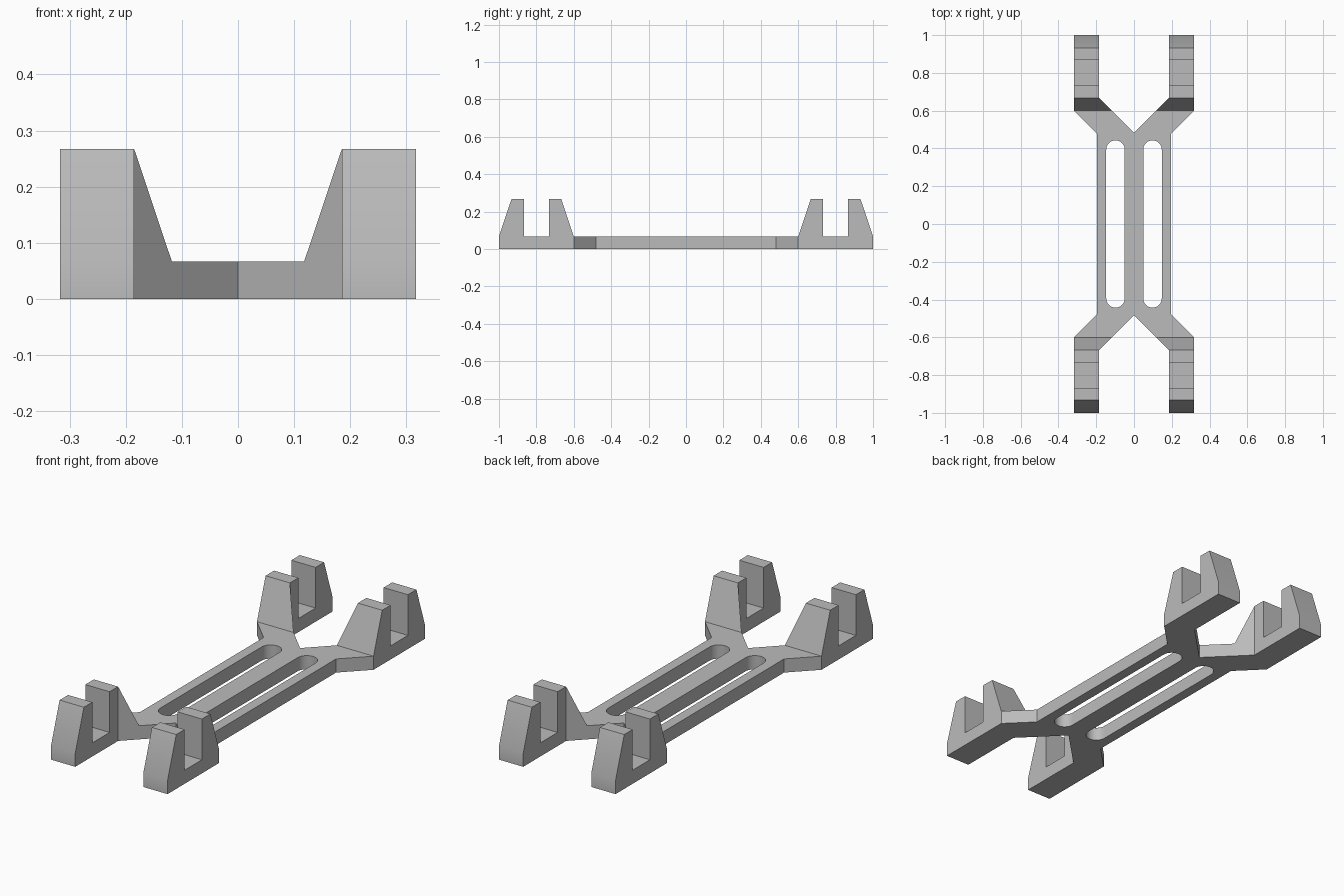
import bpy, bmesh, math
from mathutils import Vector

cube = bpy.data.objects.get("Cube")
if cube:
    bpy.data.objects.remove(cube, do_unlink=True)

# Main sizes
PLATE = 0.067      # plate thickness and prong floor
TOP = 0.267        # prong height
WAIST = 0.197      # half width of the middle
OUT, INN = 0.317, 0.185   # outer and inner side of each leg
SLOT_X, SLOT_R, SLOT_END = 0.098, 0.049, 0.443

grey = bpy.data.materials.new("grey")
grey.use_nodes = True
grey.diffuse_color = (0.5, 0.5, 0.5, 1)
grey.node_tree.nodes["Principled BSDF"].inputs["Base Color"].default_value = (0.5, 0.5, 0.5, 1)


def prism(name, points, depth):
    """Closed prism: a polygon of 3D points pushed along depth."""
    bm = bmesh.new()
    face = bm.faces.new([bm.verts.new(p) for p in points])
    moved = bmesh.ops.extrude_face_region(bm, geom=[face])["geom"]
    verts = [v for v in moved if isinstance(v, bmesh.types.BMVert)]
    bmesh.ops.translate(bm, verts=verts, vec=Vector(depth))
    bmesh.ops.recalc_face_normals(bm, faces=bm.faces)
    mesh = bpy.data.meshes.new(name)
    bm.to_mesh(mesh)
    bm.free()
    mesh.materials.append(grey)
    obj = bpy.data.objects.new(name, mesh)
    bpy.context.collection.objects.link(obj)
    return obj


def combine(target, cutter, operation):
    """Apply a boolean, then drop the cutter."""
    cutter.hide_render = True
    mod = target.modifiers.new(operation, 'BOOLEAN')
    mod.operation, mod.object, mod.solver = operation, cutter, 'EXACT'
    bpy.context.view_layer.objects.active = target
    bpy.ops.object.modifier_apply(modifier=mod.name)
    bpy.data.objects.remove(cutter, do_unlink=True)


# Side profile: thin plate with a notched, tapered prong pair at each end
half = [(0.6, PLATE), (0.667, TOP), (0.733, TOP), (0.733, PLATE),
        (0.867, PLATE), (0.867, TOP), (0.933, TOP), (1, PLATE), (1, 0)]
profile = half + [(-y, z) for y, z in reversed(half)]
frame = prism("four_leg_cradle", [(-0.5, y, z) for y, z in profile], (1, 0, 0))

# Plan outline: waisted middle that forks into two legs at each end
quarter = [(WAIST, 0.48), (OUT, 0.6), (OUT, 1.1), (INN, 1.1), (INN, 0.667)]
back = quarter + [(0, 0.482)] + [(-x, y) for x, y in reversed(quarter)]
outline = back + [(-x, -y) for x, y in back]
combine(frame, prism("plan_cutter", [(x, y, -0.1) for x, y in outline], (0, 0, 0.5)),
        'INTERSECT')

# Two long round-ended slots
for side in (-1, 1):
    ring = []
    for end, start in ((1, 0), (-1, math.pi)):
        for i in range(17):
            a = start + math.pi * i / 16
            ring.append((side * SLOT_X + SLOT_R * math.cos(a),
                         end * (SLOT_END - SLOT_R) + SLOT_R * math.sin(a), -0.1))
    combine(frame, prism("slot_cutter", ring, (0, 0, 0.5)), 'DIFFERENCE')

# Smooth the slot ends, keep the other edges crisp
bpy.ops.object.select_all(action='DESELECT')
frame.select_set(True)
bpy.context.view_layer.objects.active = frame
bpy.ops.object.shade_smooth_by_angle(angle=math.radians(30))
